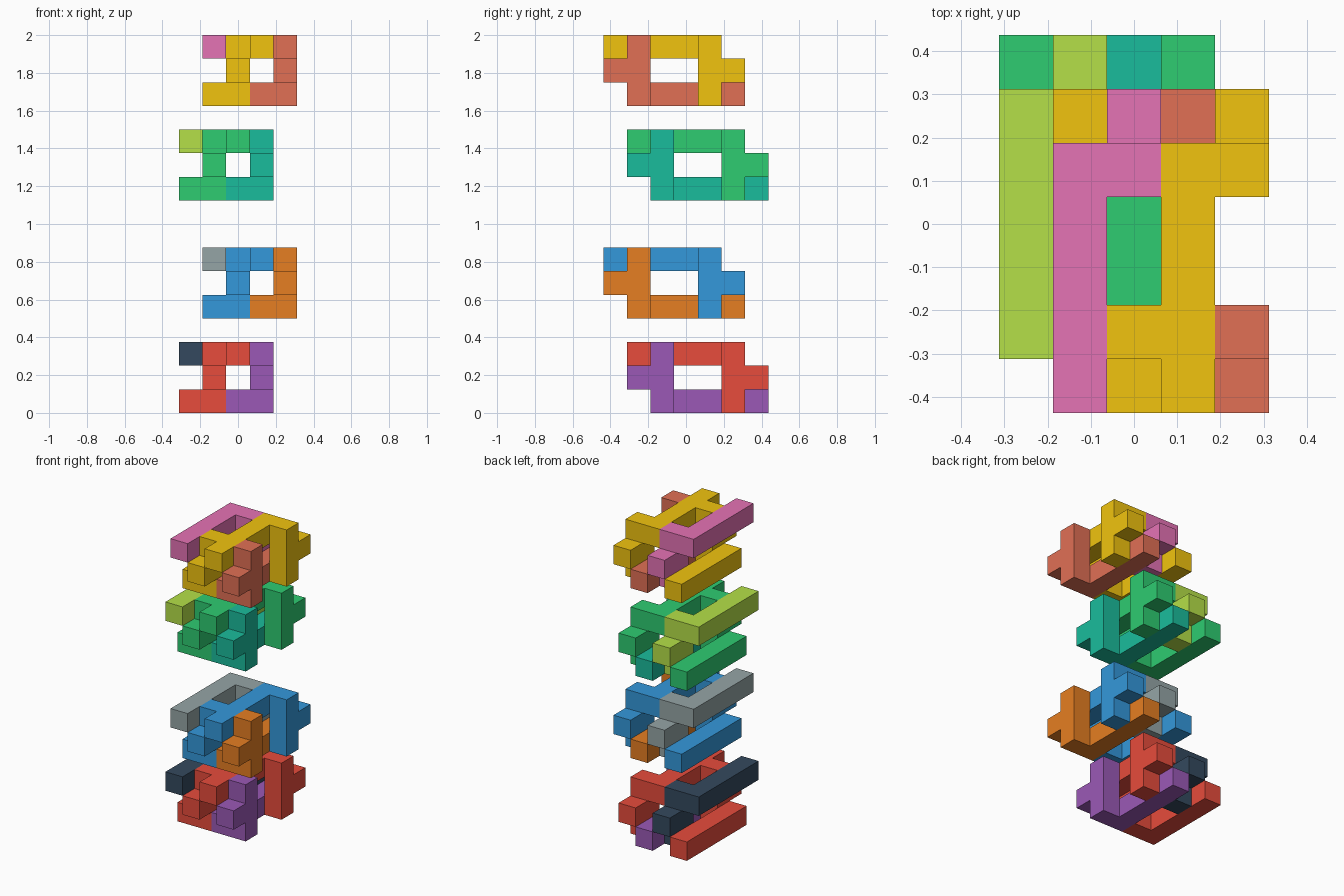
import bpy, bmesh
from mathutils import Vector

if "Cube" in bpy.data.objects:
    bpy.data.objects.remove(bpy.data.objects["Cube"])

U = 0.125  # edge of one cube unit

# Parts of one layer as boxes of cube units: (first cell, last cell)
BAR_ARM = [((0, 0, 2), (0, 4, 2)), ((1, 4, 0), (1, 4, 2)), ((1, 5, 1), (1, 5, 1))]
CORE = [((2, 0, 2), (2, 4, 2)), ((3, 4, 0), (3, 4, 2)), ((3, 5, 1), (3, 5, 1)),
        ((0, 1, 0), (0, 5, 0)), ((1, 1, 0), (1, 1, 2)), ((1, 0, 1), (1, 0, 1))]
BASE_ARM = [((2, 1, 0), (2, 5, 0)), ((3, 1, 0), (3, 1, 2)), ((3, 0, 1), (3, 0, 1))]


def material(name, hexcol):
    mat = bpy.data.materials.new(name)
    rgb = [int(hexcol[i:i + 2], 16) / 255 for i in (0, 2, 4)]
    mat.diffuse_color = [c / 12.92 if c <= 0.04045 else ((c + 0.055) / 1.055) ** 2.4
                         for c in rgb] + [1]
    mat.use_nodes = True
    mat.node_tree.nodes["Principled BSDF"].inputs["Base Color"].default_value = mat.diffuse_color
    return mat


def block_part(name, boxes, origin, mat):
    """Union of boxes on the cube grid, keeping only the outer skin."""
    cells = set()
    for a, b in boxes:
        cells |= {(x, y, z) for x in range(a[0], b[0] + 1)
                  for y in range(a[1], b[1] + 1) for z in range(a[2], b[2] + 1)}
    bm = bmesh.new()
    for cell in sorted(cells):
        for axis in range(3):
            for side in (0, 1):
                near = list(cell)
                near[axis] += 2 * side - 1
                if tuple(near) in cells:
                    continue
                corner = Vector(cell)
                corner[axis] += side
                u, v = Vector((0, 0, 0)), Vector((0, 0, 0))
                u[(axis + 1) % 3] = v[(axis + 2) % 3] = 1
                quad = [corner, corner + u, corner + u + v, corner + v]
                if not side:
                    quad.reverse()
                bm.faces.new([bm.verts.new(p * U) for p in quad])
    bmesh.ops.remove_doubles(bm, verts=bm.verts, dist=1e-4)
    bmesh.ops.dissolve_limit(bm, angle_limit=0.01, verts=bm.verts, edges=bm.edges)
    mesh = bpy.data.meshes.new(name)
    bm.to_mesh(mesh)
    bm.free()
    mesh.materials.append(mat)
    obj = bpy.data.objects.new(name, mesh)
    obj.location = origin
    bpy.context.collection.objects.link(obj)


# Four stacked layers, alternately shifted: origin and colours of bar, core, base
LEFT, RIGHT = (-0.3125, -0.3125), (-0.1875, -0.4375)
LAYERS = [
    (LEFT, 0.0, ("34495E", "E74C3C", "9B59B6")),
    (RIGHT, 0.5, ("95A5A6", "3498DB", "E67E22")),
    (LEFT, 1.125, ("B5E048", "2ECC71", "1ABC9C")),
    (RIGHT, 1.625, ("E573B5", "F1C40F", "E17055")),
]
for i, ((x, y), z, colours) in enumerate(LAYERS, 1):
    for part, boxes, col in zip(("bar_arm", "core", "base_arm"),
                                (BAR_ARM, CORE, BASE_ARM), colours):
        name = f"layer_{i}_{part}"
        block_part(name, boxes, (x, y, z), material(name, col))
